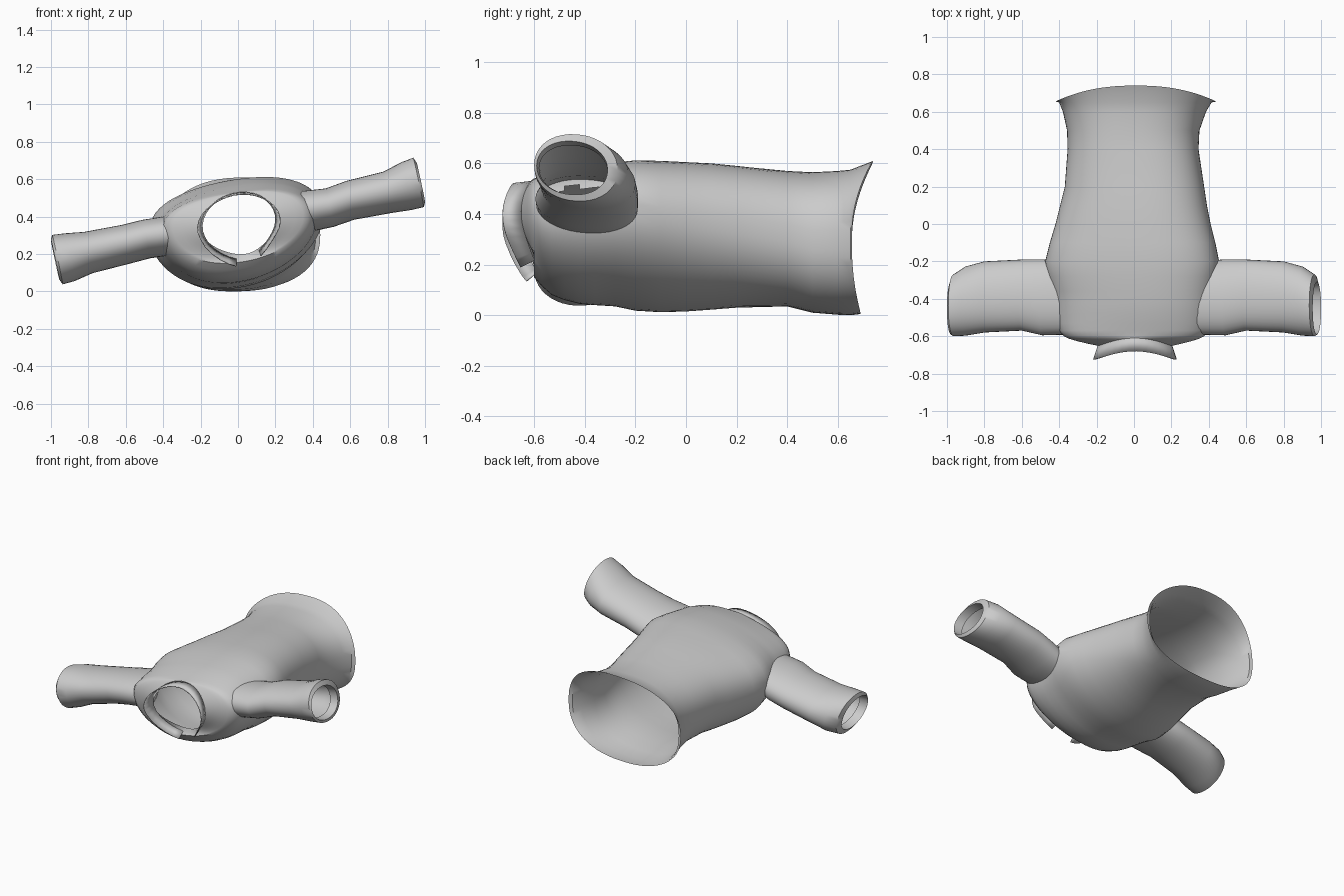
import bpy, math
from mathutils import Vector
from mathutils.bvhtree import BVHTree

if "Cube" in bpy.data.objects:
    bpy.data.objects.remove(bpy.data.objects["Cube"])

SEG = 64
ARM_Z = {1: [.43, .448, .487, .53, .563, .583, .582, .573],
         -1: [.295, .280, .252, .208, .183, .170, .170, .175]}


def power(v, p):
    return math.copysign(abs(v) ** p, v)


def make_object(name, verts, faces):
    me = bpy.data.meshes.new(name)
    me.from_pydata([tuple(v) for v in verts], [], faces)
    me.update()
    ob = bpy.data.objects.new(name, me)
    bpy.context.collection.objects.link(ob)
    bpy.ops.object.select_all(action='DESELECT')
    ob.select_set(True)
    bpy.context.view_layer.objects.active = ob
    bpy.ops.object.shade_smooth_by_angle(angle=math.radians(40))
    return ob


def grid(rings, closed=True, flip=False):
    n = len(rings[0])
    verts = [Vector(p) for r in rings for p in r]
    faces = []
    for i in range(len(rings) - 1):
        for j in range(n if closed else n - 1):
            k = (j + 1) % n
            f = (i * n + j, i * n + k, (i + 1) * n + k, (i + 1) * n + j)
            faces.append(f[::-1] if flip else f)
    return verts, faces


# Torso: skewed rounded sections (y, x min, x max, z min, z max)
sections = [
    (.69, -.42, .44, .005, .575), (.65, -.40, .415, 0, .575), (.60, -.38, .385, .002, .57),
    (.50, -.358, .35, .01, .565), (.40, -.355, .345, .035, .57), (.20, -.37, .375, .03, .59),
    (.10, -.395, .39, .022, .60), (0, -.42, .41, .015, .605), (-.10, -.45, .435, .012, .61),
    (-.20, -.475, .455, .018, .612), (-.28, -.46, .445, .035, .604), (-.36, -.435, .43, .04, .595),
    (-.42, -.425, .425, .045, .585), (-.48, -.42, .42, .06, .575), (-.53, -.41, .41, .08, .56),
    (-.57, -.40, .40, .115, .55), (-.60, -.375, .375, .15, .54)]


def torso_ring(y, x0, x1, z0, z1):
    t = min(1, max(0, (.5 - y) / .7))       # hem is level, the shoulders are tilted
    skew, e = .04 + .2 * t, .85 + .11 * t
    pts = []
    for i in range(SEG):
        a = 2 * math.pi * i / SEG
        u, v = power(math.cos(a), e), power(math.sin(a), e)
        pts.append((u, v + skew * u + (.17 - .07 * u) * t * (1 - v * v)))
    top, low = max(p[1] for p in pts), min(p[1] for p in pts)
    return [Vector(((x0 + x1) / 2 + (x1 - x0) / 2 * u, y, z0 + (z1 - z0) * (v - low) / (top - low)))
            for u, v in pts]


def neck_point(a):
    c, s = math.cos(a), math.sin(a)
    return Vector((.005 + .03 * max(0, -s) * s * s + .2 * c * (1 + .2 * min(0, s) * s * s),
                   -.595 - .055 * c * c - .015 * s, .365 + .165 * s + .02 * c))


rings = [torso_ring(*s) for s in sections]
# Wavy flared hem
for i, p in enumerate(rings[0]):
    a = 2 * math.pi * i / SEG
    p.y += -.035 * math.cos(a) ** 2 + .05 * max(0, math.sin(a)) ** 2
    p.z += .035 * max(0, math.sin(a)) ** 2
# Shoulders closing in to the neck opening
last = rings[-1]
for t in (.15, .4, .7, 1):
    ring = []
    for i in range(SEG):
        neck = neck_point(2 * math.pi * i / SEG)
        p = last[i].lerp(neck, t)
        p.y = last[i].y + (neck.y - last[i].y) * t ** .7
        ring.append(p)
    rings.append(ring)

verts, faces = grid(rings)
tree = BVHTree.FromPolygons(verts, faces)


# Openings in the torso where the sleeves join
def in_armhole(f):
    p = sum((verts[q] for q in f), Vector()) / 4
    z = ARM_Z[1 if p.x > 0 else -1][0]
    return abs(p.x) > .3 and ((p.y + .39) / .165) ** 2 + ((p.z - z) / .08) ** 2 < 1


make_object("shirt_torso", verts, [f for f in faces if not in_armhole(f)])

# Sleeves: (x, y, y radius, z radius), rolled inward at the cuff
arm = [(.42, -.392, .20, .108), (.49, -.392, .203, .104), (.60, -.38, .19, .105),
       (.80, -.39, .19, .112), (.90, -.412, .185, .13), (.965, -.435, .165, .135),
       (.978, -.45, .14, .108), (.92, -.445, .135, .10)]
TILT = .21
for side, name in ((1, "sleeve_right"), (-1, "sleeve_left")):
    arm_rings = []
    for n, ((x, y, ry, rz), z) in enumerate(zip(arm, ARM_Z[side])):
        ring = []
        for i in range(40):
            a = 2 * math.pi * i / 40
            dz, dy = rz * power(math.sin(a), .95), ry * power(math.cos(a), .95)
            p = Vector((side * x - dz * math.sin(TILT), y + dy, z + dz * math.cos(TILT) - .06 * dy))
            if n == 0:     # sew the sleeve root onto the torso surface
                hit = tree.ray_cast(Vector((side, p.y, p.z)), Vector((-side, 0, 0)))[0]
                p.x = side * min(.475, max(.335, abs(hit.x) - .004 if hit else .38))
            ring.append(p)
        arm_rings.append(ring)
    make_object(name, *grid(arm_rings, flip=side < 0))

# Open collar band standing on the neck edge, with two hanging ends at the throat
edge, outer = [], []
for i in range(29):
    p = neck_point(math.radians(-58 + 313 * i / 28))
    side, low = min(1, abs(p.x) / .2), max(0, .3 - p.z)
    edge.append(p + Vector((0, 0, -low * .3)))
    outer.append((p.x + (p.x - .01) * .12 * side, p.y - .07 - .003 * side + low * .25,
                  p.z - .008 - low * .6))
band = make_object("collar", *grid([edge, outer], closed=False))
solid = band.modifiers.new("thickness", 'SOLIDIFY')
solid.thickness = .006
